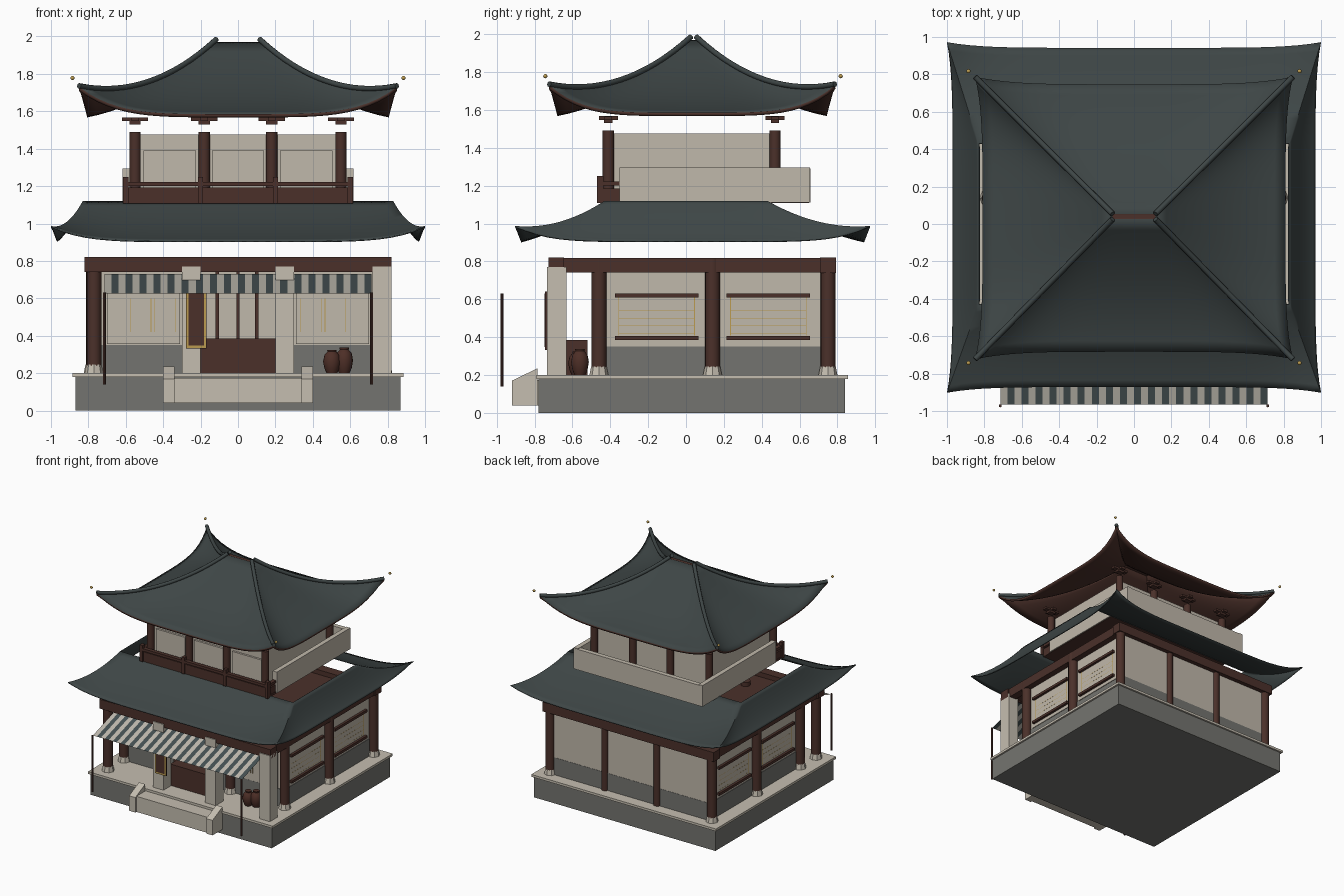
import bpy, bmesh, math
from mathutils import Vector

cube = bpy.data.objects.get("Cube")
if cube:
    bpy.data.objects.remove(cube, do_unlink=True)


def material(name, *rgb):
    m = bpy.data.materials.new(name)
    m.use_nodes = True
    m.diffuse_color = (*rgb, 1)
    m.node_tree.nodes["Principled BSDF"].inputs["Base Color"].default_value = (*rgb, 1)
    return m


TILE = material("slate tile", .048, .061, .061)
WOOD = material("dark wood", .07, .03, .023)
PLASTER = material("plaster", .53, .48, .405)
STONE = material("pale stone", .56, .515, .435)
GREY = material("grey stone", .175, .175, .16)
GOLD = material("gold", .5, .33, .08)
CLAY = material("jar clay", .075, .028, .02)
CLOTH = material("pale cloth", .52, .49, .43)
STRIPE = material("dark stripe", .06, .082, .086)


def add(name, bm, *mats):
    me = bpy.data.meshes.new(name)
    bm.to_mesh(me)
    bm.free()
    ob = bpy.data.objects.new(name, me)
    bpy.context.collection.objects.link(ob)
    for m in mats:
        me.materials.append(m)
    return ob


def activate(ob):
    bpy.ops.object.select_all(action='DESELECT')
    ob.select_set(True)
    bpy.context.view_layer.objects.active = ob


def smooth(ob, angle=40):
    activate(ob)
    bpy.ops.object.shade_smooth_by_angle(angle=math.radians(angle))


def box(name, mat, x, y, z):
    """Box from (min, max) pairs."""
    bm = bmesh.new()
    bmesh.ops.create_cube(bm, size=1)
    for v in bm.verts:
        v.co = [r[0] if c < 0 else r[1] for c, r in zip(v.co, (x, y, z))]
    return add(name, bm, mat)


def around(c, half):
    return (c - half, c + half)


def cone(name, mat, x, y, z, r0, r1, sides=16):
    bm = bmesh.new()
    bmesh.ops.create_cone(bm, cap_ends=True, segments=sides, radius1=r0, radius2=r1, depth=z[1] - z[0])
    bmesh.ops.translate(bm, verts=bm.verts, vec=(x, y, (z[0] + z[1]) / 2))
    ob = add(name, bm, mat)
    if sides > 8:
        smooth(ob)
    return ob


def roof_point(r, sx, sy, u, s):
    """Point on a curved hip roof: u along the eave, s from eave to top."""
    bend = abs(u) ** r["power"]
    ex, ey = sx * r["eave"][0], sy * r["eave"][1]
    pull = r["pull"] * (1 - bend)
    if abs(sx) == 1:
        ex -= sx * pull
    if abs(sy) == 1:
        ey -= sy * pull
    x = ex + (sx * r["top"][0] - ex) * s
    y = r["cy"] + ey + (sy * r["top"][1] + r["shift"] - ey) * s
    rise = r["line"] * s + (1 - r["line"]) * s * s
    return Vector((x, y, r["z"] + r["height"] * rise + r["lift"] * bend * (1 - s) ** 2))


def roof(name, r, under, thick, angle, n=32, m=12):
    bm = bmesh.new()
    for side in range(4):
        grid = []
        for j in range(m + 1):
            row = []
            for i in range(n + 1):
                u = 2 * i / n - 1
                sx, sy = ((u, -1), (1, u), (-u, 1), (-1, -u))[side]
                row.append(bm.verts.new(roof_point(r, sx, sy, u, j / m)))
            grid.append(row)
        for j in range(m):
            for i in range(n):
                bm.faces.new((grid[j][i], grid[j][i + 1], grid[j + 1][i + 1], grid[j + 1][i]))
    bmesh.ops.remove_doubles(bm, verts=bm.verts, dist=.0005)
    ob = add(name, bm, TILE, under)
    smooth(ob, angle)
    mod = ob.modifiers.new("thickness", 'SOLIDIFY')
    mod.thickness, mod.offset = thick, -1
    mod.material_offset = mod.material_offset_rim = 1
    return ob


# Stone platform and front step
box("platform", GREY, (-.87, .87), (-.78, .84), (0, .18))
box("platform_cap", STONE, (-.885, .885), (-.79, .855), (.18, .2))
box("front_step", STONE, (-.34, .34), (-.905, -.78), (.04, .175))
for s in (-1, 1):
    rail = box("step_rail", STONE, around(s * .37, .03), (-.92, -.785), (.04, .235))
    for v in rail.data.vertices:
        if v.co.z > .2 and v.co.y < -.9:
            v.co.z = .17

# Ground floor walls and ceiling
box("wall_base", GREY, (-.76, .76), (-.455, .757), (.2, .35))
box("wall_upper", PLASTER, (-.755, .755), (-.45, .755), (.35, .75))
box("ceiling", WOOD, (-.75, .75), (-.68, .74), (.75, .78))

# Ground floor columns on stone feet, slimmer ones set in the back wall
bays = (-.77, -.25, .25, .77)
spots = [(x, y) for x in bays for y in (-.68, -.46)]
spots += [(s * .775, y) for s in (-1, 1) for y in (.14, .75)]
for x, y in spots:
    cone("column", WOOD, x, y, (.2, .815), .039, .039)
    cone("column_foot", STONE, x, y, (.2, .245), .05, .041, 8)
for x in bays[1:3]:
    cone("back_column", WOOD, x, .75, (.2, .78), .03, .03)
for x in bays[1:]:
    box("front_pillar", STONE, around(x, .05), (-.735, -.63), (.2, .77))

# Beam ring
for y in (-.685, .75):
    box("cross_beam", WOOD, (-.82, .82), around(y, .042), (.74, .82))
for s in (-1, 1):
    box("side_beam", WOOD, around(s * .775, .033), (-.725, .79), (.741, .819))

# Side windows: panel, gilt frame and sill bars
for s in (-1, 1):
    for y in (-.155, .435):
        box("window_panel", PLASTER, around(s * .757, .004), around(y, .245), (.355, .72))
        for z in (.395, .62):
            box("window_bar", WOOD, around(s * .768, .014), around(y, .22), around(z, .011))
        for z in (.42, .46, .5, .54):
            box("window_line", GOLD, around(s * .7605, .001), around(y, .2), around(z, .001))
        for d in (-.2, .2):
            box("window_edge", GOLD, around(s * .7605, .001), around(y + d, .002), (.41, .61))

# Front wall: side panels, doorway bars and counter
for s in (-1, 1):
    box("front_panel", PLASTER, around(s * .505, .195), (-.463, -.45), (.355, .72))
    for d in (-.12, -.01, .01, .12):
        box("front_lattice", GOLD, around(s * .455 + d, .0015), (-.465, -.462), (.42, .6))
for x in (-.11, 0, .1):
    box("door_bar", WOOD, around(x, .009), (-.475, -.45), (.2, .74))
box("counter", WOOD, (-.21, .21), (-.63, -.52), (.2, .385))

# Hanging sign board with a gilt border
box("sign_board", WOOD, (-.277, -.168), (-.744, -.735), (.333, .64))
box("sign_border", GOLD, (-.275, -.17), (-.745, -.744), (.335, .638))
box("sign_face", WOOD, (-.264, -.181), (-.746, -.745), (.348, .63))


# Clay jars: turned profile
def jar(x, y, h):
    profile = ((0, 0), (.6, 0), (.85, .2), (1, .5), (.85, .78), (.5, .92), (.55, 1), (0, 1))
    bm = bmesh.new()
    vs = [bm.verts.new((r * .047, 0, z * h)) for r, z in profile]
    edges = [bm.edges.new(p) for p in zip(vs, vs[1:])]
    bmesh.ops.spin(bm, geom=vs + edges, cent=(0, 0, 0), axis=(0, 0, 1), angle=math.tau, steps=16)
    bmesh.ops.remove_doubles(bm, verts=bm.verts, dist=.0001)
    bmesh.ops.recalc_face_normals(bm, faces=bm.faces)
    ob = add("jar", bm, CLAY)
    ob.location = (x, y, .2)
    smooth(ob, 50)


jar(.502, -.575, .125)
jar(.568, -.56, .137)

# Striped awning on two poles
bm = bmesh.new()
count = 38
for i in range(count):
    x0, x1 = (-.715 + 1.43 * k / count for k in (i, i + 1))
    f = bm.faces.new([bm.verts.new(p) for p in
                      ((x0, -.965, .625), (x1, -.965, .625), (x1, -.64, .73), (x0, -.64, .73))])
    f.material_index = i % 2
add("awning", bm, CLOTH, STRIPE)
for s in (-1, 1):
    cone("awning_pole", WOOD, s * .715, -.972, (.14, .63), .008, .008, 8)

# Lower skirt roof
skirt = dict(eave=(1, .937), top=(.83, .43), cy=.035, shift=-.035, z=.907, height=.213,
             lift=.08, line=.55, pull=.03, power=6)
roof("lower_roof", skirt, TILE, .007, 70)

# Upper floor: deck, walls and panels
box("deck", WOOD, (-.61, .61), (-.46, .65), (1.108, 1.125))
box("upper_wall", PLASTER, (-.53, .53), (-.385, .445), (1.12, 1.475))
for x in (-.365, 0, .365):
    box("upper_panel", PLASTER, around(x, .14), (-.402, -.384), (1.17, 1.39))

# Upper columns with stacked brackets
for x in (-.55, -.18, .18, .55):
    for y in (-.41, .47):
        cone("upper_column", WOOD, x, y, (1.12, 1.49), .03, .03)
        box("bracket_block", WOOD, around(x, .03), around(y, .022), (1.53, 1.55))
        box("bracket_arm", WOOD, around(x, .07), around(y, .02), (1.548, 1.566))
        box("bracket_cross", WOOD, around(x, .02), around(y, .05), (1.548, 1.568))

# Balcony: plaster parapet at sides and back, wooden railing in front
for s in (-1, 1):
    box("side_parapet", PLASTER, around(s * .598, .02), (-.35, .655), (1.112, 1.295))
    box("return_panel", WOOD, around(s * .595, .012), (-.45, -.35), (1.112, 1.185))
    box("return_rail", WOOD, around(s * .595, .016), (-.465, -.35), (1.2, 1.222))
box("back_parapet", PLASTER, (-.6, .6), (.617, .657), (1.112, 1.29))
box("rail_panel", WOOD, (-.61, .61), (-.46, -.44), (1.108, 1.192))
box("rail_top", WOOD, (-.615, .615), (-.468, -.435), (1.2, 1.222))
for x in (-.6, -.2, .2, .6):
    box("rail_post", WOOD, around(x, .014), (-.47, -.435), (1.108, 1.25))

# Upper hip roof with ridges and corner beads
crown = dict(eave=(.85, .755), top=(.115, .014), cy=.032, shift=.008, z=1.585, height=.385,
             lift=.145, line=.35, pull=.04, power=4.5)
roof("upper_roof", crown, WOOD, .018, 25)
box("main_ridge", WOOD, (-.113, .113), (.028, .052), (1.94, 1.966))
for sx in (-1, 1):
    for sy in (-1, 1):
        cu = bpy.data.curves.new("hip_ridge", 'CURVE')
        cu.dimensions, cu.bevel_depth, cu.use_fill_caps = '3D', .015, True
        cu.bevel_resolution = 2
        sp = cu.splines.new('POLY')
        sp.points.add(16)
        for i, p in enumerate(sp.points):
            co = roof_point(crown, sx, sy, 1, i / 16)
            p.co = (co.x, co.y, co.z + .006 + .01 * (i / 16) ** 4, 1)
        ob = bpy.data.objects.new("hip_ridge", cu)
        bpy.context.collection.objects.link(ob)
        cu.materials.append(TILE)
        activate(ob)
        bpy.ops.object.convert(target='MESH')
        smooth(bpy.context.object, 50)
        bm = bmesh.new()
        bmesh.ops.create_uvsphere(bm, u_segments=12, v_segments=8, radius=.011)
        bead = add("corner_bead", bm, GOLD)
        bead.location = (sx * .885, .037 + sy * .78, 1.778)
        smooth(bead, 60)
